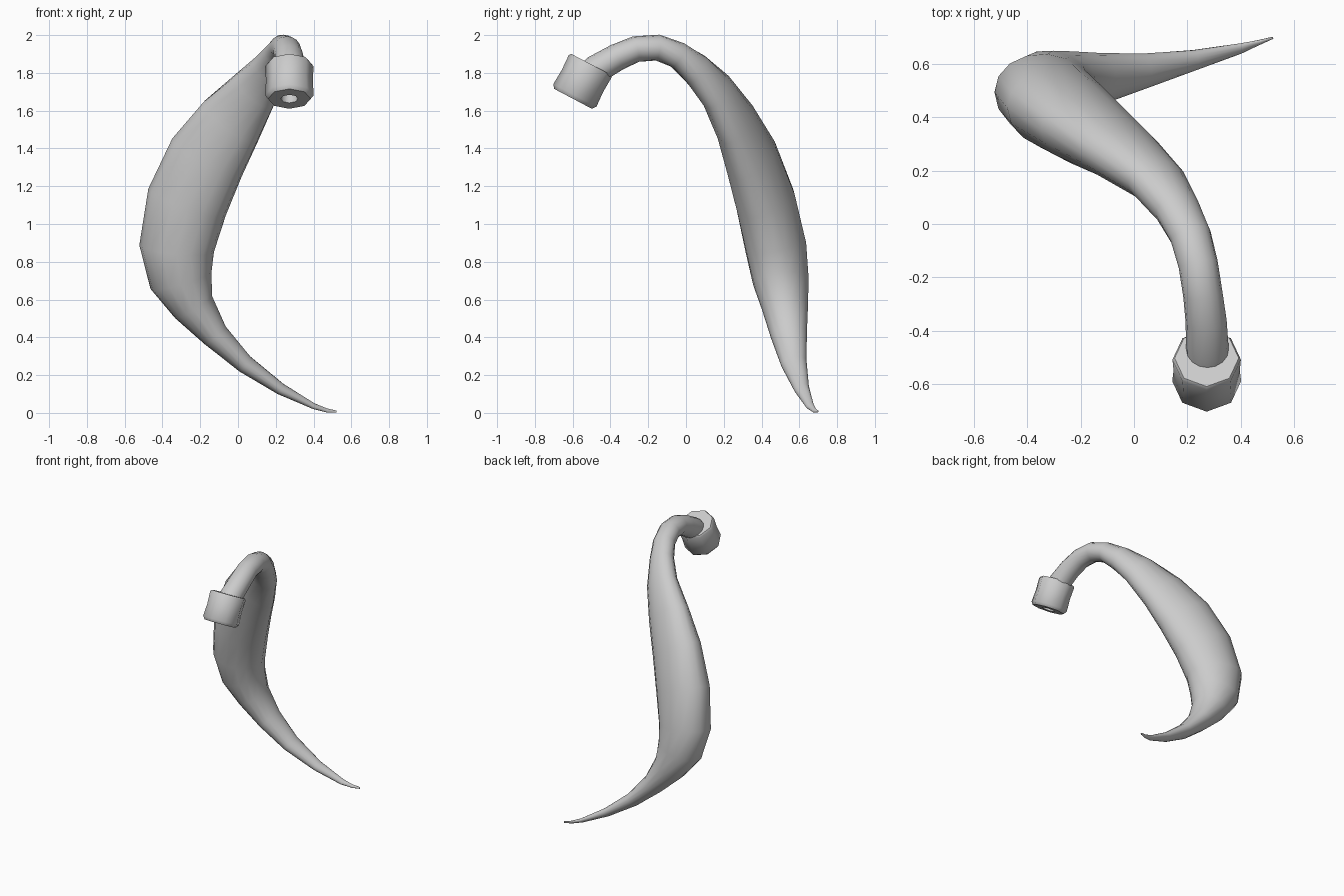
import bpy, bmesh, math
from mathutils import Vector

if "Cube" in bpy.data.objects:
    bpy.data.objects.remove(bpy.data.objects["Cube"])


def finish(bm, name, angle):
    bmesh.ops.recalc_face_normals(bm, faces=bm.faces)
    mesh = bpy.data.meshes.new(name)
    bm.to_mesh(mesh)
    bm.free()
    ob = bpy.data.objects.new(name, mesh)
    bpy.context.collection.objects.link(ob)
    bpy.ops.object.select_all(action='DESELECT')
    ob.select_set(True)
    bpy.context.view_layer.objects.active = ob
    bpy.ops.object.shade_smooth_by_angle(angle=math.radians(angle))
    return ob


def skin(rings, name, angle):
    """Bridge equal-sized rings of points and cap both ends."""
    bm = bmesh.new()
    loops = [[bm.verts.new(p) for p in r] for r in rings]
    n = len(loops[0])
    for a, b in zip(loops, loops[1:]):
        for i in range(n):
            j = (i + 1) % n
            bm.faces.new((a[i], a[j], b[j], b[i]))
    bm.faces.new(loops[0])
    bm.faces.new(loops[-1])
    return finish(bm, name, angle)


def frame(t):
    t = t.normalized()
    u = (Vector((1, 0, 0)) - t * t.x).normalized()
    return u, t.cross(u)


# Curved horn: centre x, y, z, two half widths and skew, neck to tail tip
path = [
    (.275, -.52, 1.775, .08, .076, 0), (.275, -.475, 1.82, .08, .076, 0),
    (.27, -.365, 1.883, .077, .072, 0), (.258, -.265, 1.926, .074, .069, 0),
    (.24, -.15, 1.934, .074, .069, 0), (.212, -.045, 1.895, .078, .071, .05),
    (.163, .052, 1.82, .09, .085, .2), (.085, .16, 1.705, .124, .10, .36),
    (-.04, .26, 1.54, .172, .122, .38), (-.165, .345, 1.35, .205, .148, .31),
    (-.27, .422, 1.115, .215, .162, .2), (-.325, .477, .87, .198, .163, .12),
    (-.302, .502, .70, .168, .149, .1), (-.235, .525, .56, .115, .123, .07),
    (-.12, .545, .41, .073, .096, 0), (.035, .572, .26, .049, .068, 0),
    (.225, .613, .127, .03, .04, 0), (.40, .657, .036, .014, .021, 0),
    (.47, .68, .013, .008, .012, 0), (.52, .697, .007, .004, .006, 0),
]
SIDES = 16
pts = [Vector(p[:3]) for p in path]
rings = []
for k, (c, p) in enumerate(zip(pts, path)):
    u, v = frame(pts[min(k + 1, len(pts) - 1)] - pts[max(k - 1, 0)])
    rings.append([c + u * p[3] * math.cos(s) + v * p[4] * math.sin(s + p[5])
                  for s in (2 * math.pi * i / SIDES for i in range(SIDES))])
skin(rings, "horn_body", 60)

# Eight-sided end fitting with a slight waist and a round socket
top, axis = Vector((.272, -.502, 1.845)), Vector((0, -.466, -.885))
u, v = frame(axis)
profile = [(.03, 0), (.12, 0), (.128, .012), (.124, .10), (.129, .185),
           (.113, .206), (.046, .206), (.044, .09)]
rings = [[top + axis * h + (u * math.cos(s) + v * math.sin(s)) * r
          for s in (math.pi / 4 * i for i in range(8))] for r, h in profile]
skin(rings, "end_fitting", 48)
